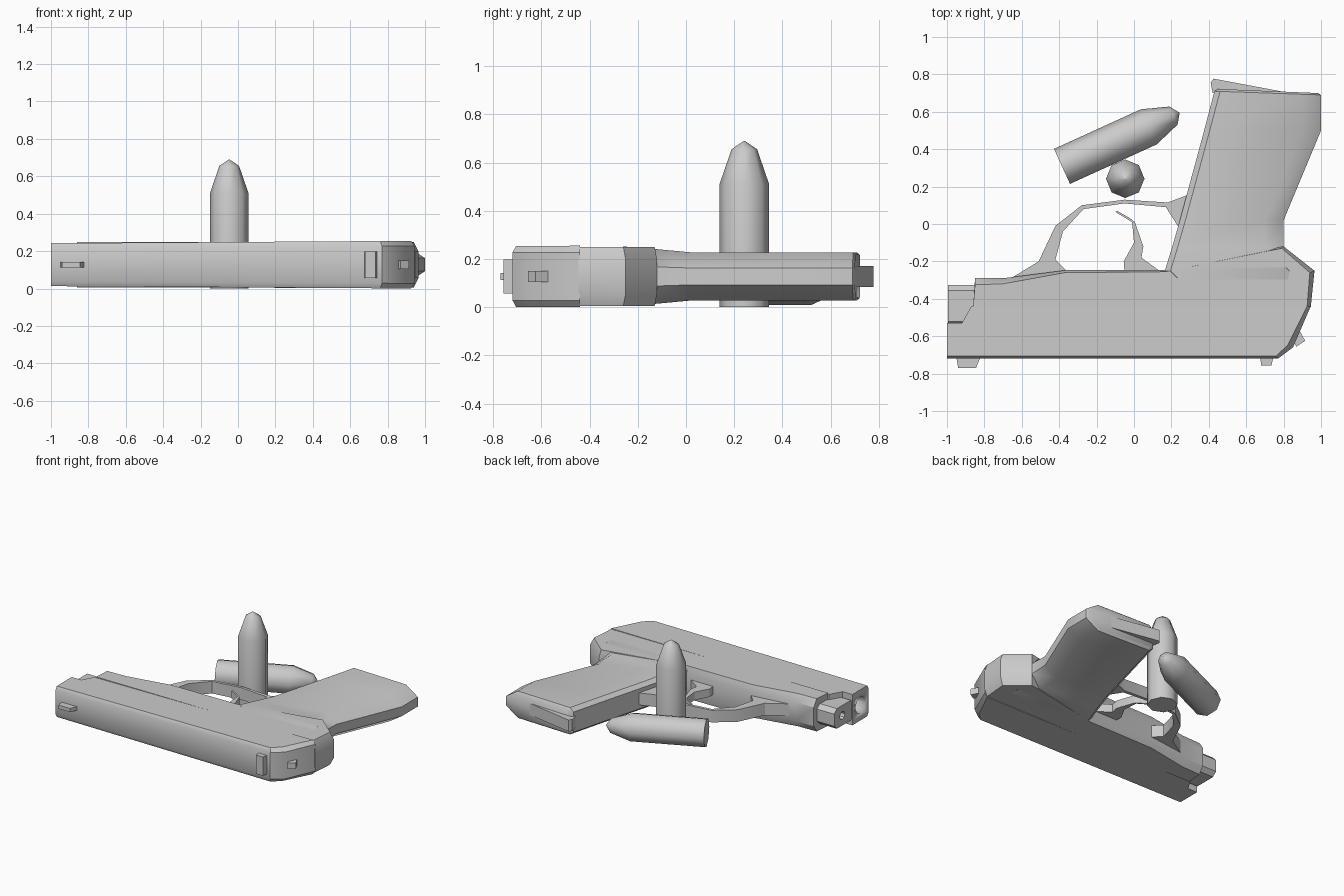
import bpy, bmesh, math
from mathutils import Matrix, Vector

cube = bpy.data.objects.get("Cube")
if cube:
    bpy.data.objects.remove(cube, do_unlink=True)

metal = bpy.data.materials.new("grey_metal")
metal.use_nodes = True
GREY = (0.6, 0.6, 0.6, 1)
metal.diffuse_color = GREY
metal.node_tree.nodes["Principled BSDF"].inputs["Base Color"].default_value = GREY
MID = 0.1275  # middle plane of the sidearm


def loft(name, rings, angle=30):
    """Skin a stack of equal-length point rings and cap both ends."""
    bm = bmesh.new()
    rows = [[bm.verts.new(p) for p in ring] for ring in rings]
    n = len(rows[0])
    for a, b in zip(rows, rows[1:]):
        for i in range(n):
            j = (i + 1) % n
            bm.faces.new((a[i], a[j], b[j], b[i]))
    bm.faces.new(rows[0])
    bm.faces.new(rows[-1])
    bmesh.ops.remove_doubles(bm, verts=bm.verts, dist=1e-5)
    bmesh.ops.recalc_face_normals(bm, faces=bm.faces)
    mesh = bpy.data.meshes.new(name)
    bm.to_mesh(mesh)
    bm.free()
    mesh.materials.append(metal)
    ob = bpy.data.objects.new(name, mesh)
    bpy.context.collection.objects.link(ob)
    bpy.ops.object.select_all(action='DESELECT')
    ob.select_set(True)
    bpy.context.view_layer.objects.active = ob
    bpy.ops.object.shade_smooth_by_angle(angle=math.radians(angle))
    return ob


def plate(name, outline, half):
    """Flat outline extruded evenly either side of the middle plane."""
    return loft(name, [[(x, y, MID + s * half) for x, y in outline] for s in (-1, 1)])


def chamfered(name, outer, inner, half, flat, front=1.0):
    """Plate with sloping rims, slimmer towards the muzzle."""
    def ring(pts, h):
        return [(x, y, MID + h * (front + (1 - front) * (x + 1) / 1.94)) for x, y in pts]
    return loft(name, [ring(inner, -half), ring(outer, -flat),
                       ring(outer, flat), ring(inner, half)])


def bore(target, y, radius, x0, depth):
    """Cut an octagonal hole into the muzzle end."""
    rings = [[(x, y + radius * math.cos(k * math.pi / 4), MID + radius * math.sin(k * math.pi / 4))
              for k in range(8)] for x in (x0 - 0.05, x0 + depth)]
    cutter = loft("bore_cutter", rings)
    cutter.hide_render = True
    mod = target.modifiers.new("bore", 'BOOLEAN')
    mod.object = cutter
    mod.solver = 'EXACT'
    bpy.context.view_layer.objects.active = target
    bpy.ops.object.modifier_apply(modifier=mod.name)
    bpy.data.objects.remove(cutter, do_unlink=True)


# Slide with chamfered top and sloping rear
slide = chamfered(
    "slide",
    [(-1, -.72), (.77, -.72), (.85, -.66), (.945, -.44), (-.87, -.44), (-.92, -.53), (-1, -.53)],
    [(-1, -.705), (.76, -.705), (.82, -.65), (.925, -.44), (-.87, -.44), (-.92, -.53), (-1, -.53)],
    .1275, .1, .9)
bore(slide, -.625, .06, -1, .12)

# Frame under the slide, with the tail over the grip
chamfered(
    "frame",
    [(-.86, -.445), (.945, -.445), (.965, -.25), (.8, -.12), (.17, -.245), (-.35, -.245),
     (-.7, -.29), (-.85, -.29)],
    [(-.86, -.445), (.925, -.445), (.94, -.26), (.79, -.13), (.17, -.255), (-.37, -.26),
     (-.7, -.32), (-.85, -.325)],
    .122, .07)

# Guide housing below the muzzle
housing = chamfered(
    "guide_housing",
    [(-.995, -.54), (-.82, -.54), (-.82, -.325), (-.995, -.325)],
    [(-.995, -.52), (-.82, -.52), (-.82, -.355), (-.995, -.355)],
    .075, .045)
bore(housing, -.42, .03, -.995, .06)

# Grip: sections give front x, back x, front y, back y, half thickness
sections = [(.33, .9, -.42, -.42, .118), (.165, .93, -.25, -.25, .1235),
            (.205, .8, -.12, -.12, .113), (.245, .8, .02, .02, .1),
            (.375, 1, .5, .5, .1), (.43, 1, .71, .69, .1), (.45, .985, .722, .7, .09)]
grip_rings = []
for xf, xb, yf, yb, h in sections:
    half_ring = [(xf, h * .75), (xf + .03, h), (xb - .1, h), (xb, h * .35)]
    ring = half_ring + [(x, -z) for x, z in reversed(half_ring)]
    grip_rings.append([(x, yf + (yb - yf) * (x - xf) / (xb - xf), MID + z) for x, z in ring])
loft("grip", grip_rings, 40)

# Magazine floor lip
plate("magazine_lip", [(.42, .7), (.41, .755), (.425, .777), (.81, .705), (.8, .69)], .043)

# Trigger guard and trigger
plate("trigger_guard",
      [(-.65, -.285), (-.51, -.2), (-.42, -.01), (-.28, .1), (-.05, .13), (.18, .115),
       (.3, .16), (.3, .0), (.24, -.02), (.17, .09), (-.05, .11), (-.27, .08),
       (-.38, -.04), (-.42, -.19), (-.35, -.26)], .045)
plate("trigger",
      [(-.05, -.26), (-.055, -.2), (0, -.1), (-.01, .01), (-.1, .065), (-.09, .07),
       (-.02, .03), (.005, .01), (.05, -.12), (.04, -.18), (.15, -.26)], .03)

# Sights and hammer
plate("front_sight", [(-.95, -.71), (-.82, -.71), (-.845, -.77), (-.94, -.77)], .014)
plate("rear_sight", [(.675, -.71), (.745, -.71), (.735, -.757), (.68, -.757)], .07)
plate("hammer", [(.84, -.6), (.88, -.56), (.915, -.625), (.868, -.655)], .023)


# Cartridges: eight-sided, tapered to a point
def cartridge(name, place):
    profile = [(.103, 0), (.103, .51), (.053, .655), (.0, .69)]
    rings = [[place @ Vector((max(r, .002) * math.cos(k * math.pi / 4),
                              max(r, .002) * math.sin(k * math.pi / 4), z))
              for k in range(8)] for r, z in profile]
    loft(name, rings, 50)


cartridge("standing_cartridge", Matrix.Translation((-.047, .242, 0)))
cartridge("lying_cartridge", Matrix.Translation((-.385, .308, .112))
          @ Matrix.Rotation(math.radians(24.5), 4, 'Z')
          @ Matrix.Rotation(math.radians(90), 4, 'Y'))
